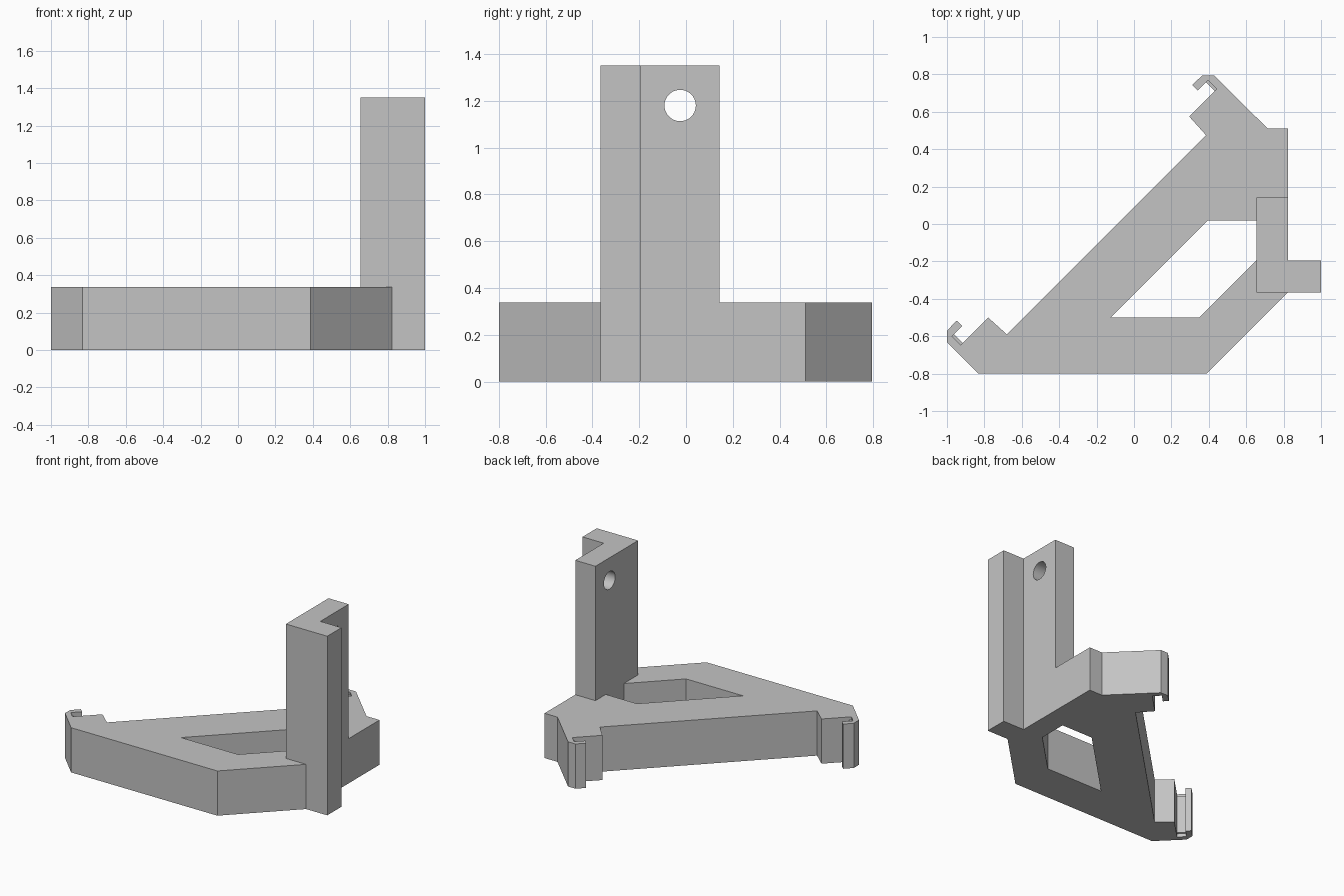
import bpy, bmesh
from math import sin, cos, pi, radians
from mathutils import Matrix

if "Cube" in bpy.data.objects:
    bpy.data.objects.remove(bpy.data.objects["Cube"])

grey = bpy.data.materials.new("plain grey")
grey.use_nodes = True
grey.diffuse_color = (0.55, 0.55, 0.55, 1)
grey.node_tree.nodes["Principled BSDF"].inputs["Base Color"].default_value = grey.diffuse_color


def slab(name, loops, low, high, matrix=None):
    """Extrude filled outlines (later loops are holes) from low to high."""
    curve = bpy.data.curves.new(name + " outline", "CURVE")
    curve.dimensions = "2D"
    curve.fill_mode = "BOTH"
    curve.extrude = (high - low) / 2
    for loop in loops:
        spline = curve.splines.new("POLY")
        spline.points.add(len(loop) - 1)
        for point, (x, y) in zip(spline.points, loop):
            point.co = (x, y, 0, 1)
        spline.use_cyclic_u = True
    helper = bpy.data.objects.new(name + " helper", curve)
    bpy.context.collection.objects.link(helper)
    bpy.context.view_layer.update()
    graph = bpy.context.evaluated_depsgraph_get()
    mesh = bpy.data.meshes.new_from_object(helper.evaluated_get(graph))
    bpy.data.objects.remove(helper)

    bm = bmesh.new()
    bm.from_mesh(mesh)
    bmesh.ops.remove_doubles(bm, verts=bm.verts, dist=0.0005)
    bmesh.ops.translate(bm, verts=bm.verts, vec=(0, 0, (low + high) / 2))
    if matrix:
        bm.transform(matrix)
    bmesh.ops.recalc_face_normals(bm, faces=bm.faces)
    bm.to_mesh(mesh)
    bm.free()
    mesh.materials.clear()
    mesh.materials.append(grey)
    obj = bpy.data.objects.new(name, mesh)
    bpy.context.collection.objects.link(obj)
    bpy.ops.object.select_all(action="DESELECT")
    obj.select_set(True)
    bpy.context.view_layer.objects.active = obj
    bpy.ops.object.shade_smooth_by_angle(angle=radians(30))
    return obj


def mirrored(points):
    """Reflect across the line midway between the two hooks."""
    return [(-0.205 - y, -0.205 - x) for x, y in reversed(points)]


BASE, TOP = 0.337, 1.35

# Base frame: hooked ends on the diagonal side, opening in the middle
hook = [(-0.68, -0.59), (-0.78, -0.50), (-0.927, -0.647), (-0.973, -0.601),
        (-0.918, -0.546), (-0.948, -0.517), (-1, -0.57), (-1, -0.632)]
front_and_side = [(-0.832, -0.80), (0.388, -0.80), (0.823, -0.365), (1, -0.365),
                  (1, -0.195), (0.823, -0.195), (0.823, 0.51), (0.715, 0.51)]
opening = [(-0.125, -0.50), (0.35, -0.50), (0.655, -0.195), (0.655, 0.02), (0.395, 0.02)]
slab("base_frame", [hook + front_and_side + mirrored(hook), opening], 0, BASE)

# Thin ribs at the bottom of the hook slots
rib = [(-0.973, -0.601), (-0.927, -0.647), (-0.916, -0.636), (-0.962, -0.59)]
slab("front_hook_rib", [rib], 0.025, BASE - 0.025)
slab("back_hook_rib", [mirrored(rib)], 0.025, BASE - 0.025)

# Upright wall, drawn in the y-z plane and extruded along x, with a round hole
wall = [(-0.365, BASE), (0.143, BASE), (0.143, TOP), (-0.365, TOP)]
hole = [(-0.025 + 0.067 * cos(2 * pi * i / 40), 1.18 + 0.067 * sin(2 * pi * i / 40))
        for i in range(40)]
to_side = Matrix(((0, 0, 1, 0), (1, 0, 0, 0), (0, 1, 0, 0), (0, 0, 0, 1)))
slab("upright_wall", [wall, hole], 0.655, 0.823, to_side)

# Flange that makes the upright L-shaped
slab("upright_flange", [[(0.823, -0.365), (1, -0.365), (1, -0.195), (0.823, -0.195)]], BASE, TOP)
